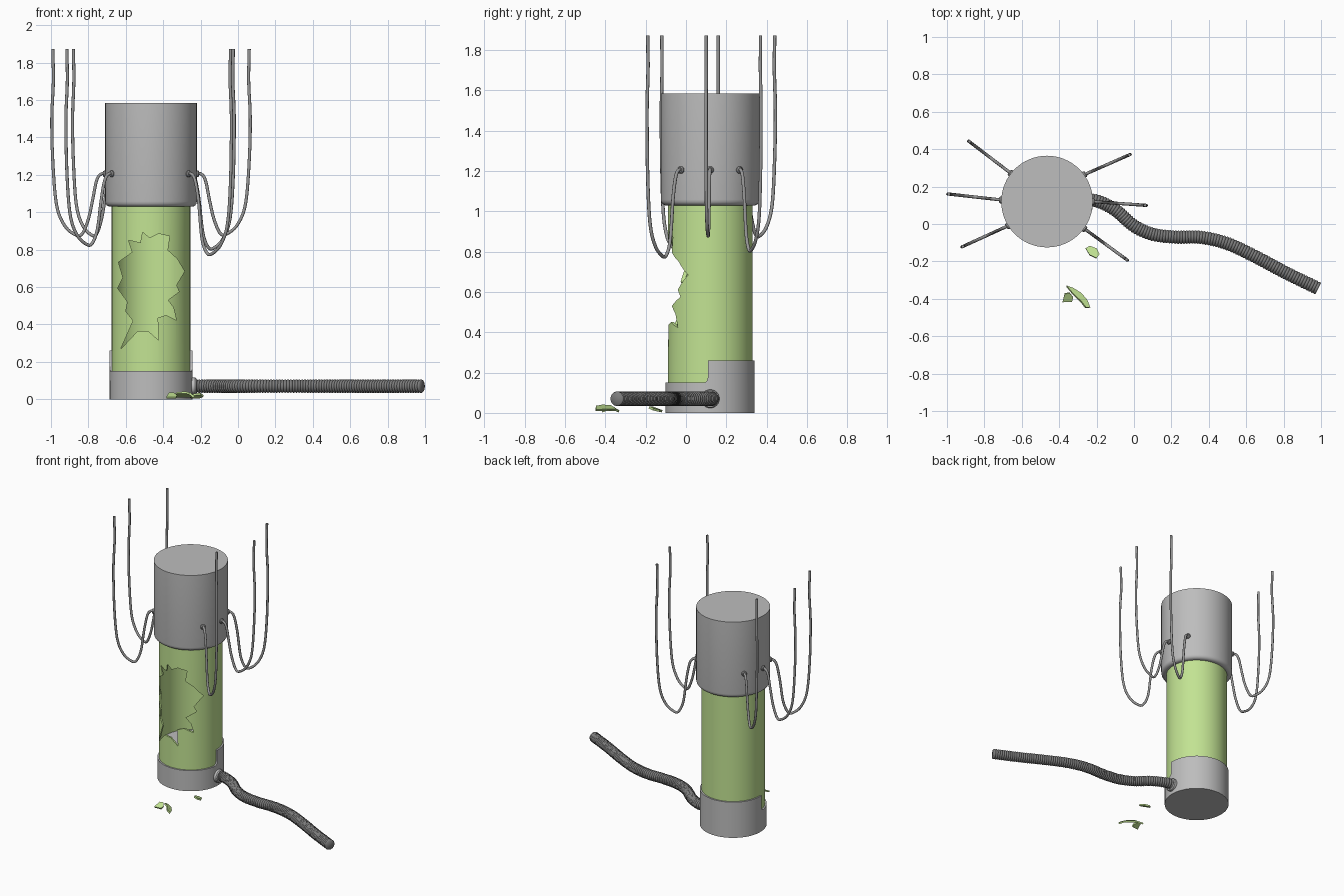
import bpy, bmesh, math
from mathutils import Vector, Matrix

if "Cube" in bpy.data.objects:
    bpy.data.objects.remove(bpy.data.objects["Cube"])

CX, CY = -0.465, 0.12
SEG = 64

def mat(name, c):
    m = bpy.data.materials.new(name)
    m.diffuse_color = (*c, 1)
    m.use_nodes = True
    m.node_tree.nodes["Principled BSDF"].inputs["Base Color"].default_value = m.diffuse_color
    return m

METAL = mat("grey metal", (0.51, 0.51, 0.51))
GLASS = mat("green glass", (0.54, 0.77, 0.29))
CABLE = mat("cable grey", (0.31, 0.31, 0.31))
HOSE = mat("hose dark grey", (0.20, 0.20, 0.20))

def finish(name, bm, m, angle=35):
    bmesh.ops.recalc_face_normals(bm, faces=bm.faces[:])
    me = bpy.data.meshes.new(name)
    bm.to_mesh(me)
    bm.free()
    ob = bpy.data.objects.new(name, me)
    bpy.context.collection.objects.link(ob)
    me.materials.append(m)
    bpy.ops.object.select_all(action='DESELECT')
    ob.select_set(True)
    bpy.context.view_layer.objects.active = ob
    if angle:
        bpy.ops.object.shade_smooth_by_angle(angle=math.radians(angle))
    return ob

def skin(bm, rings, closed=False):
    """Bridge equal rings of points; cap the ends unless closed."""
    vs = [[bm.verts.new(p) for p in r] for r in rings]
    n = len(vs[0])
    pairs = list(zip(vs, vs[1:])) + ([(vs[-1], vs[0])] if closed else [])
    for a, b in pairs:
        for i in range(n):
            j = (i + 1) % n
            bm.faces.new((a[i], a[j], b[j], b[i]))
    if not closed:
        bm.faces.new(vs[0])
        bm.faces.new(vs[-1])

def lathe(name, prof, m, closed=False, angle=35):
    bm = bmesh.new()
    skin(bm, [[(CX + r * math.cos(2 * math.pi * i / SEG), CY + r * math.sin(2 * math.pi * i / SEG), z)
               for i in range(SEG)] for r, z in prof], closed)
    return finish(name, bm, m, angle)

def spline(pts, steps):
    """Catmull-Rom curve through pts."""
    p = [Vector(q) for q in pts]
    p = [2 * p[0] - p[1]] + p + [2 * p[-1] - p[-2]]
    out = []
    for i in range(1, len(p) - 2):
        a, b, c, d = p[i - 1:i + 3]
        for k in range(steps):
            t = k / steps
            out.append(0.5 * (2 * b + (c - a) * t + (2 * a - 5 * b + 4 * c - d) * t * t
                              + (3 * b - a - 3 * c + d) * t ** 3))
    return out + [p[-2]]

def resample(path, n):
    """n evenly spaced points along a polyline."""
    acc = [0]
    for a, b in zip(path, path[1:]):
        acc.append(acc[-1] + (b - a).length)
    out, k = [], 0
    for i in range(n):
        s = acc[-1] * i / (n - 1)
        while k < len(path) - 2 and acc[k + 1] < s:
            k += 1
        out.append(path[k].lerp(path[k + 1], (s - acc[k]) / (acc[k + 1] - acc[k])))
    return out

def tube(name, path, radius, sides, m, angle=60):
    bm = bmesh.new()
    rings, n = [], None
    for i, p in enumerate(path):
        t = (path[min(i + 1, len(path) - 1)] - path[max(i - 1, 0)]).normalized()
        if n is None:
            n = t.orthogonal()
        n = (n - t * n.dot(t)).normalized()
        b = t.cross(n)
        r = radius(i)
        rings.append([p + r * (math.cos(2 * math.pi * k / sides) * n + math.sin(2 * math.pi * k / sides) * b)
                      for k in range(sides)])
    skin(bm, rings)
    return finish(name, bm, m, angle)

# Upper housing, base disc and the floor inside the glass
lathe("upper_housing", [(0.215, 1.03), (0.225, 1.03), (0.236, 1.036), (0.243, 1.046), (0.245, 1.058),
                        (0.245, 1.585)], METAL, angle=40)
lathe("base_disc", [(0.221, 0.0), (0.221, 0.15)], METAL)
lathe("inner_floor", [(0.199, 0.14), (0.199, 0.255)], METAL)

# Raised rear collar of the base, with a filleted step at each side
bm = bmesh.new()
half = [(math.radians(-8), 0.15), (math.radians(-6), 0.153), (math.radians(-4.2), 0.16),
        (math.radians(-3), 0.175), (math.radians(-2.7), 0.26)]
arc = half + [(math.radians(a), 0.26) for a in range(0, 181, 5)] + [(math.pi - a, h) for a, h in reversed(half)]
skin(bm, [[(CX + r * math.cos(a), CY + r * math.sin(a), z)
           for r, z in ((0.221, 0.10), (0.221, h), (0.2, h), (0.2, 0.10))] for a, h in arc])
finish("base_rear_collar", bm, METAL, 30)

# Glass cylinder with a jagged hole broken through the front
glass = lathe("glass_cylinder", [(0.21, 0.14), (0.21, 1.04), (0.198, 1.04), (0.198, 0.14)], GLASS, True, None)
hole = [(-.51, .893), (-.473, .861), (-.425, .885), (-.366, .872), (-.377, .797), (-.325, .75), (-.286, .684),
        (-.33, .61), (-.315, .575), (-.375, .53), (-.345, .49), (-.329, .422), (-.385, .45), (-.43, .435),
        (-.425, .316), (-.48, .365), (-.537, .364), (-.628, .267), (-.56, .42), (-.60, .47), (-.59, .52),
        (-.644, .594), (-.615, .65), (-.639, .733), (-.564, .786), (-.585, .85), (-.52, .835)]
bm = bmesh.new()
skin(bm, [[(x, y, z) for x, z in hole] for y in (-0.3, 0.11)])
cutter = finish("hole_cutter", bm, GLASS, None)
cutter.hide_render = True
mod = glass.modifiers.new("hole", 'BOOLEAN')
mod.operation, mod.solver, mod.object = 'DIFFERENCE', 'EXACT', cutter
bpy.ops.object.select_all(action='DESELECT')
glass.select_set(True)
bpy.context.view_layer.objects.active = glass
bpy.ops.object.modifier_apply(modifier="hole")
bpy.ops.object.shade_smooth_by_angle(angle=math.radians(30))
bpy.data.objects.remove(cutter, do_unlink=True)

# Six hanging cables: attachment angle, top end x/y, lowest height
cables = [(142, -.88, .44, .87), (178, -.99, .16, .87), (212, -.915, -.12, .82),
          (36, -.025, .37, .80), (0, .06, .10, .875), (324, -.04, -.19, .77)]
shape = [(-.05, 1.205), (.08, 1.205), (.17, 1.17), (.25, 1.06)]
for i, (deg, ex, ey, low) in enumerate(cables):
    a = math.radians(deg)
    out = Vector((math.cos(a), math.sin(a), 0))
    s = Vector((CX, CY, 0)) + 0.243 * out
    e = Vector((ex, ey, 0))
    prof = shape + [(.33, low + .09), (.45, low + .012), (.58, low + .01), (.78, low + .06), (.93, low + .17),
                    (1.0, low + .40), (1.02, 1.5), (.99, 1.7), (1.0, 1.873)]
    pts = [s.lerp(e, f) + Vector((0, 0, z)) for f, z in prof]
    tube(f"cable_{i + 1}", spline(pts, 6), lambda k: 0.0085, 10, CABLE)
    c = s + Vector((0, 0, 1.205))
    tube(f"cable_socket_{i + 1}", [c - .02 * out, c + .008 * out, c + .014 * out],
         lambda k: (.018, .018, .013)[k], 16, CABLE, 30)

# Ribbed hose on the floor, with its port on the base
way = [(-.26, .13, .07), (-.19, .12, .07), (-.1, .075, .07), (.0, -.01, .07), (.1, -.055, .07), (.22, -.07, .07),
       (.36, -.072, .07), (.5, -.105, .07), (.65, -.175, .07), (.82, -.265, .07), (.985, -.345, .07)]
path = resample(spline(way, 16), 361)
tube("ribbed_hose", path, lambda k: (.032, .035, .0365, .035)[k % 4], 20, HOSE)
p0 = Vector((-.275, .12, .07))
tube("hose_port", [p0, p0 + Vector((.045, 0, 0)), p0 + Vector((.052, 0, 0))],
     lambda k: (.046, .046, .041)[k], 24, METAL, 30)

# Broken glass shards on the floor, bent like the cylinder wall
def shard(name, outline, loc, yaw, tilt, r=0.21, th=0.011):
    bm = bmesh.new()
    mtx = Matrix.Rotation(yaw, 4, 'Z') @ Matrix.Rotation(tilt, 4, 'X')
    skin(bm, [[mtx @ Vector((R * math.sin(u / r), v, R * math.cos(u / r) - r)) for u, v in outline]
              for R in (r, r - th)])
    low = min(v.co.z for v in bm.verts)
    for v in bm.verts:
        v.co += Vector((loc[0], loc[1], 0.003 - low))
    finish(name, bm, GLASS, None)

shard("shard_long", [(-.09, .014), (-.05, .022), (0, .026), (.05, .02), (.09, .004), (.07, -.018),
                     (.03, -.014), (-.03, -.01)], (-.295, -.385), math.radians(-40), math.radians(-35))
shard("shard_small", [(-.03, -.024), (.022, -.026), (.03, -.002), (.014, .026), (-.014, .024)],
      (-.355, -.395), 0.1, math.radians(25))
shard("shard_flat", [(-.04, .012), (-.022, .03), (.018, .024), (.04, -.004), (.028, -.03), (-.012, -.02)],
      (-.222, -.148), -0.2, math.radians(-20))
